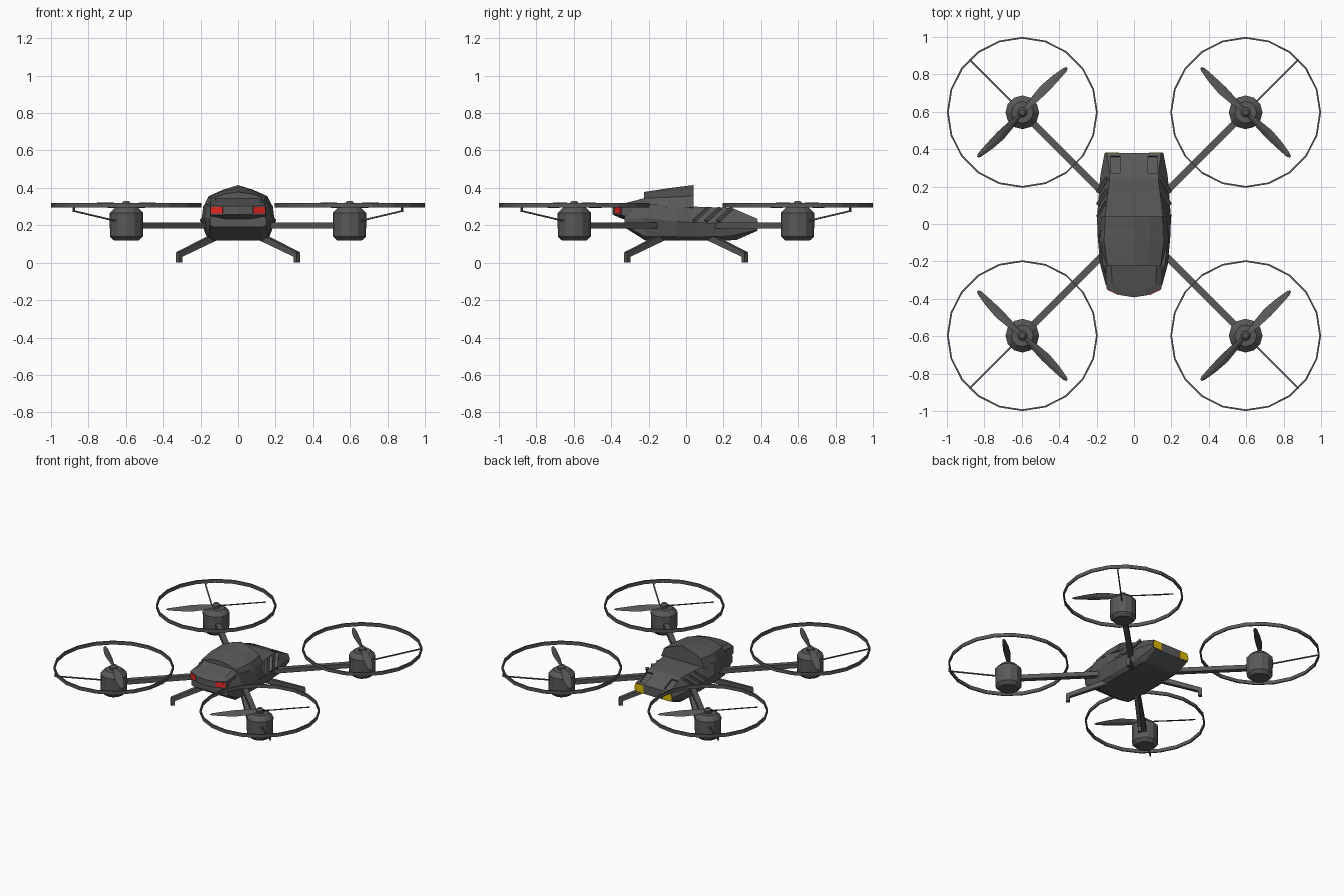
import bpy, bmesh, math
from mathutils import Vector, Matrix

if "Cube" in bpy.data.objects:
    bpy.data.objects.remove(bpy.data.objects["Cube"])


def material(name, rgb):
    m = bpy.data.materials.new(name)
    m.diffuse_color = (*rgb, 1)
    m.use_nodes = True
    m.node_tree.nodes["Principled BSDF"].inputs["Base Color"].default_value = m.diffuse_color
    return m


GREY = material("dark grey", (0.1, 0.1, 0.1))
RED = material("red light", (0.8, 0.02, 0.015))
YELLOW = material("yellow light", (0.75, 0.5, 0.0))


def loft(name, rings, mat=GREY, caps=True, matrix=None):
    """Skin a list of equal-length closed rings of points."""
    bm = bmesh.new()
    vs = [[bm.verts.new(p) for p in r] for r in rings]
    n = len(vs[0])
    for a, b in zip(vs, vs[1:]):
        for i in range(n):
            j = (i + 1) % n
            bm.faces.new((a[i], a[j], b[j], b[i]))
    if caps:
        bm.faces.new(vs[0])
        bm.faces.new(vs[-1])
    bmesh.ops.remove_doubles(bm, verts=bm.verts, dist=1e-5)
    if matrix:
        bm.transform(matrix)
    bmesh.ops.recalc_face_normals(bm, faces=bm.faces)
    me = bpy.data.meshes.new(name)
    bm.to_mesh(me)
    bm.free()
    me.materials.append(mat)
    ob = bpy.data.objects.new(name, me)
    bpy.context.collection.objects.link(ob)
    return ob


def body_ring(y, half):
    """Mirror a half cross-section (x, z) into a full ring at y."""
    other = [(-x, z) for x, z in reversed(half) if x > 0]
    return [(x, y, z) for x, z in half + other]


def lathe(name, profile, centre, sides, closed=False):
    if closed:
        profile = profile + profile[:1]
    rings = [[(centre[0] + r * math.cos(2 * math.pi * i / sides),
               centre[1] + r * math.sin(2 * math.pi * i / sides), z)
              for i in range(sides)] for r, z in profile]
    return loft(name, rings, caps=not closed)


def beam(name, p, q, w, h, w2=None, h2=None, mat=GREY):
    """Rectangular bar from p to q, optionally tapering."""
    p, q = Vector(p), Vector(q)
    d = (q - p).normalized()
    side = d.cross(Vector((0, 0, 1)))
    side = side.normalized() if side.length > 1e-4 else Vector((1, -1, 0)).normalized()
    up = side.cross(d)
    rings = []
    for c, a, b in ((p, w, h), (q, w2 or w, h2 or h)):
        rings.append([c + side * a / 2 * i + up * b / 2 * j
                      for i, j in ((-1, -1), (1, -1), (1, 1), (-1, 1))])
    return loft(name, rings, mat)


# main hull: half sections from belly to deck
hull = loft("hull", [
    body_ring(-0.33, [(.13, .19), (.15, .20), (.15, .235), (.13, .265)]),
    body_ring(-0.22, [(.13, .12), (.16, .14), (.18, .24), (.165, .315)]),
    body_ring(-0.05, [(.14, .12), (.165, .14), (.196, .22), (.185, .305)]),
    body_ring(0.04, [(.14, .12), (.168, .14), (.197, .215), (.155, .30)]),
    body_ring(0.24, [(.135, .12), (.165, .145), (.182, .21), (.13, .293)]),
    body_ring(0.27, [(.13, .122), (.163, .15), (.178, .21), (.13, .283)]),
    body_ring(0.38, [(.135, .17), (.15, .175), (.157, .20), (.145, .235)]),
])

# recessed slots in the sloping tail deck
for s in (-1, 1):
    cutter = beam("slot_cutter", (s * .1, .275, .285), (s * .1, .365, .247), .05, .035)
    cutter.hide_render = True
    cutter.hide_viewport = True
    mod = hull.modifiers.new("slot", 'BOOLEAN')
    mod.operation = 'DIFFERENCE'
    mod.solver = 'EXACT'
    mod.object = cutter

# canopy with a raised ridge
loft("canopy", [
    body_ring(-0.225, [(0, .29), (.148, .31), (.142, .345), (.07, .369), (0, .378)]),
    body_ring(-0.09, [(0, .28), (.188, .295), (.16, .35), (.085, .384), (0, .399)]),
    body_ring(0.04, [(0, .28), (.175, .295), (.152, .358), (.08, .39), (0, .415)]),
])

# nose hood with a rounded front
plan = [(-.15, -.18), (-.148, -.345), (-.075, -.38), (0, -.392),
        (.075, -.38), (.148, -.345), (.15, -.18)]


def nose_ring(sx, dy, z, slope):
    return [(x * sx, y + dy * (y < -.3), z + slope * (y + .39)) for x, y in plan]


loft("nose_hood", [
    nose_ring(.95, .05, .235, 0),
    nose_ring(1, 0, .257, -.05),
    nose_ring(1, 0, .302, .1),
    nose_ring(.8, .025, .31, .22),
])

for s in (-1, 1):
    # red headlights on the angled nose faces
    a, b = Vector((s * .08, -.3776, 0)), Vector((s * .142, -.348, 0))
    out = Vector((s * .035, -.073, 0)).normalized() * .004
    loft("headlight", [
        [v + o + Vector((0, 0, z)) for v, z in ((a, .264), (b, .264), (b, .298), (a, .298))]
        for o in (-out, out)], RED)
    # yellow tail lights
    loft("tail_light", [
        [(s * x, y, z) for x, z in ((.08, .173), (.145, .177), (.152, .20), (.142, .232), (.08, .232))]
        for y in (.376, .383)], YELLOW)
    # slanted side ribs
    for i in range(3):
        y = .04 + i * .065
        beam("side_rib", (s * .192, y, .222), (s * .146, y + .075, .292), .022, .014)

# four rotor units, arms and legs
C = .597
D = math.sqrt(.5)
for sx in (-1, 1):
    for sy in (-1, 1):
        c = (sx * C, sy * C)

        def at(k, z):
            return (sx * k, sy * k, z)

        beam("arm", at(.13, .199), at(.56, .199), .036, .032)
        lathe("motor", [(.065, .118), (.088, .14), (.09, .265), (.058, .297), (.05, .297)], c, 12)
        lathe("hub", [(.026, .29), (.026, .318), (.014, .33)], c, 10)
        lathe("guard_ring", [(.403, .295), (.403, .32), (.394, .32), (.394, .295)], c, 20, True)
        beam("guard_strut", at(C + .05, .222), at(.88, .277), .008, .008)
        beam("guard_strut_tip", at(.878, .272), at(.878, .30), .008, .008)
        # twisted blades, set square to the arm
        base = math.atan2(sy, sx) + math.pi / 2
        for k in (0, 1):
            rings = []
            for r, w, off, pitch in ((.015, .022, 0, 35), (.09, .046, .004, 32), (.17, .056, .006, 25),
                                     (.25, .044, .004, 18), (.32, .026, 0, 12), (.338, .012, 0, 10)):
                t = math.radians(pitch) * sx * sy
                ring = []
                for u, v in ((-w / 2, 0), (0, -.004), (w / 2, 0), (0, .004)):
                    u += off
                    ring.append((r, u * math.cos(t) - v * math.sin(t),
                                 u * math.sin(t) + v * math.cos(t)))
                rings.append(ring)
            m = Matrix.Translation((*c, .308)) @ Matrix.Rotation(base + k * math.pi, 4, 'Z')
            loft("blade", rings, matrix=m)
        # landing leg and foot
        beam("leg", at(.10, .150), at(.318, .042), .03, .036, .025, .03)
        beam("foot", at(.314, .05), at(.314, 0), .025, .025)
